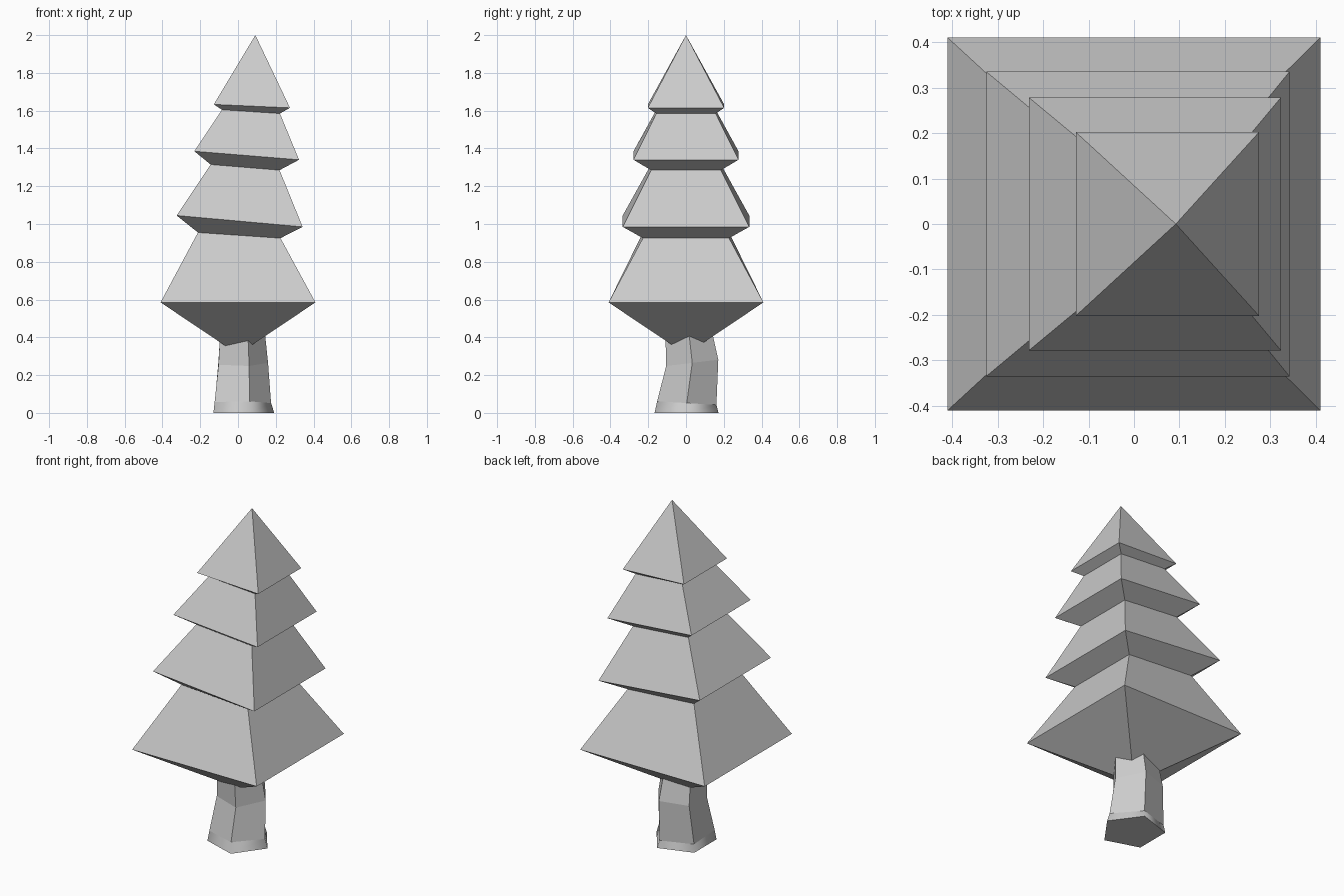
import bpy
import bmesh
from math import cos, sin, pi

if "Cube" in bpy.data.objects:
    bpy.data.objects.remove(bpy.data.objects["Cube"])


def skin(name, rings, bottom_tip=None, top_tip=None, smooth_bands=0):
    """Bridge equal-sized rings bottom to top; close ends with tips or caps."""
    bm = bmesh.new()
    loops = [[bm.verts.new(p) for p in ring] for ring in rings]
    n = len(loops[0])
    for band, (lo, hi) in enumerate(zip(loops, loops[1:])):
        for i in range(n):
            j = (i + 1) % n
            f = bm.faces.new((lo[i], lo[j], hi[j], hi[i]))
            f.smooth = band < smooth_bands
    for loop, tip in ((loops[0][::-1], bottom_tip), (loops[-1], top_tip)):
        if tip:
            t = bm.verts.new(tip)
            for i in range(n):
                bm.faces.new((loop[i], loop[(i + 1) % n], t))
        else:
            bm.faces.new(loop)
    bmesh.ops.recalc_face_normals(bm, faces=bm.faces)
    mesh = bpy.data.meshes.new(name)
    bm.to_mesh(mesh)
    bm.free()
    obj = bpy.data.objects.new(name, mesh)
    bpy.context.collection.objects.link(obj)
    return obj


# Foliage: square tiers tilted along x (left x, left z, right x, right z, half depth)
tiers = [
    (-0.41, 0.585, 0.41, 0.585, 0.41),
    (-0.212, 0.955, 0.225, 0.925, 0.228),
    (-0.325, 1.045, 0.342, 0.985, 0.335),
    (-0.145, 1.315, 0.22, 1.285, 0.185),
    (-0.231, 1.385, 0.323, 1.34, 0.278),
    (-0.085, 1.605, 0.222, 1.585, 0.157),
    (-0.128, 1.633, 0.275, 1.615, 0.202),
]
squares = [[(xl, -d, zl), (xr, -d, zr), (xr, d, zr), (xl, d, zl)]
           for xl, zl, xr, zr, d in tiers]
skin("foliage", squares, bottom_tip=(0, 0, 0.31), top_tip=(0.092, 0, 2.0))

# Trunk: bent five-sided column (centre x, centre y, z, radius, slope of ring along y)
levels = [
    (0.014, 0.003, 0.0, 0.178, 0.0),
    (0.01, 0.004, 0.052, 0.165, -0.06),
    (0.014, 0.033, 0.265, 0.145, 0.12),
    (0.012, 0.018, 0.40, 0.133, 0.0),
    (0.01, 0.0, 0.55, 0.12, 0.0),
]
pentagons = []
for cx, cy, z, r, slope in levels:
    pentagons.append([(cx + r * cos(a), cy + r * sin(a), z + slope * r * sin(a))
                      for a in (2 * pi * k / 5 for k in range(5))])
skin("trunk", pentagons, smooth_bands=1)
